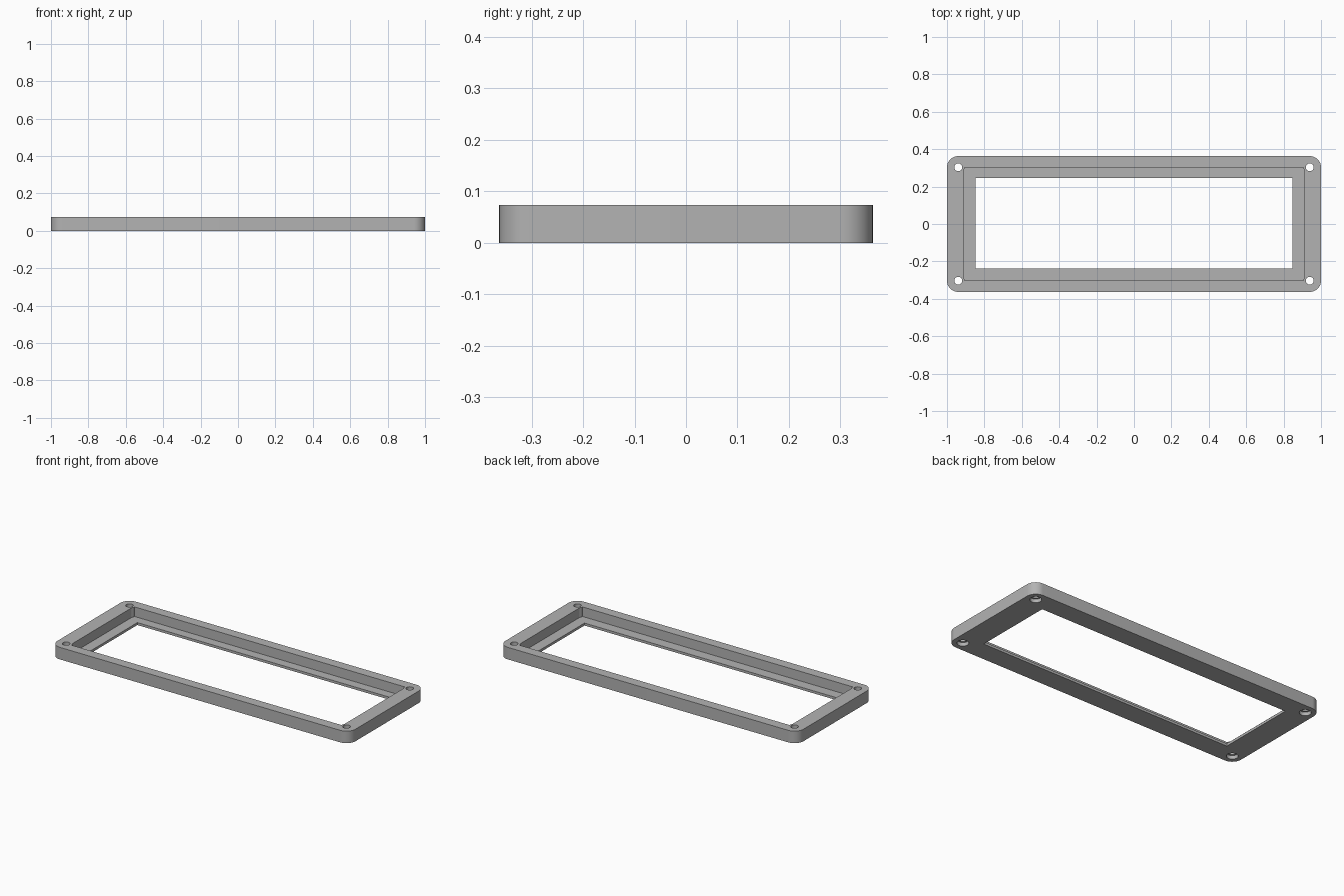
import bpy, bmesh, math

cube = bpy.data.objects.get("Cube")
if cube:
    bpy.data.objects.remove(cube, do_unlink=True)

W, D, H = 1.0, 0.363, 0.073       # outer half sizes and height
LIP = 0.015                       # thickness of the bottom lip
HX, HY = 0.94, 0.303              # screw hole centres
CORNERS = [(sx * HX, sy * HY) for sx in (-1, 1) for sy in (-1, 1)]

grey = bpy.data.materials.new("matte grey")
grey.use_nodes = True
colour = (0.45, 0.45, 0.45, 1)
grey.diffuse_color = colour
grey.node_tree.nodes["Principled BSDF"].inputs["Base Color"].default_value = colour


def make_object(name, bm):
    bmesh.ops.recalc_face_normals(bm, faces=bm.faces)
    mesh = bpy.data.meshes.new(name)
    bm.to_mesh(mesh)
    bm.free()
    mesh.materials.append(grey)
    obj = bpy.data.objects.new(name, mesh)
    bpy.context.collection.objects.link(obj)
    return obj


def block(name, x, y, z0, z1, shift=0, radius=0):
    """Box of half sizes x, y with optionally rounded upright corners."""
    bm = bmesh.new()
    bmesh.ops.create_cube(bm, size=1)
    for v in bm.verts:
        v.co = (v.co.x * 2 * x, v.co.y * 2 * y + shift, z1 if v.co.z > 0 else z0)
    if radius:
        upright = [e for e in bm.edges if abs(e.verts[0].co.z - e.verts[1].co.z) > 0.01]
        bmesh.ops.bevel(bm, geom=upright, offset=radius, segments=12,
                        affect='EDGES', profile=0.5)
    return make_object(name, bm)


def pins(name, r0, r1, z0, z1):
    """One cylinder or cone at each screw position."""
    bm = bmesh.new()
    for x, y in CORNERS:
        made = bmesh.ops.create_cone(bm, cap_ends=True, segments=32,
                                     radius1=r0, radius2=r1, depth=z1 - z0)
        bmesh.ops.translate(bm, verts=made["verts"], vec=(x, y, (z0 + z1) / 2))
    return make_object(name, bm)


def boolean(target, tool, operation):
    tool.hide_render = True
    mod = target.modifiers.new(tool.name, 'BOOLEAN')
    mod.object, mod.operation, mod.solver = tool, operation, 'EXACT'
    bpy.context.view_layer.objects.active = target
    bpy.ops.object.modifier_apply(modifier=mod.name)
    bpy.data.objects.remove(tool, do_unlink=True)


# Rounded frame with a deep recess and a smaller window, leaving a thin lip
frame = block("bezel_frame", W, D, 0, H, radius=0.06)
recess = block("recess_cutter", 0.912, 0.303, LIP, H + 0.1)
# Screw bosses just break into the recess corners
boolean(recess, pins("boss_cutter", 0.034, 0.034, 0, H + 0.2), 'DIFFERENCE')
boolean(frame, recess, 'DIFFERENCE')
boolean(frame, block("window_cutter", 0.848, 0.243, -0.1, H + 0.1, shift=0.004), 'DIFFERENCE')

# Screw holes with a wider counterbore underneath
boolean(frame, pins("hole_cutter", 0.021, 0.021, -0.1, H + 0.1), 'DIFFERENCE')
boolean(frame, pins("counterbore_cutter", 0.032, 0.032, -0.1, 0.022), 'DIFFERENCE')

bpy.ops.object.select_all(action='DESELECT')
frame.select_set(True)
bpy.context.view_layer.objects.active = frame
bpy.ops.object.shade_smooth_by_angle(angle=math.radians(30))
